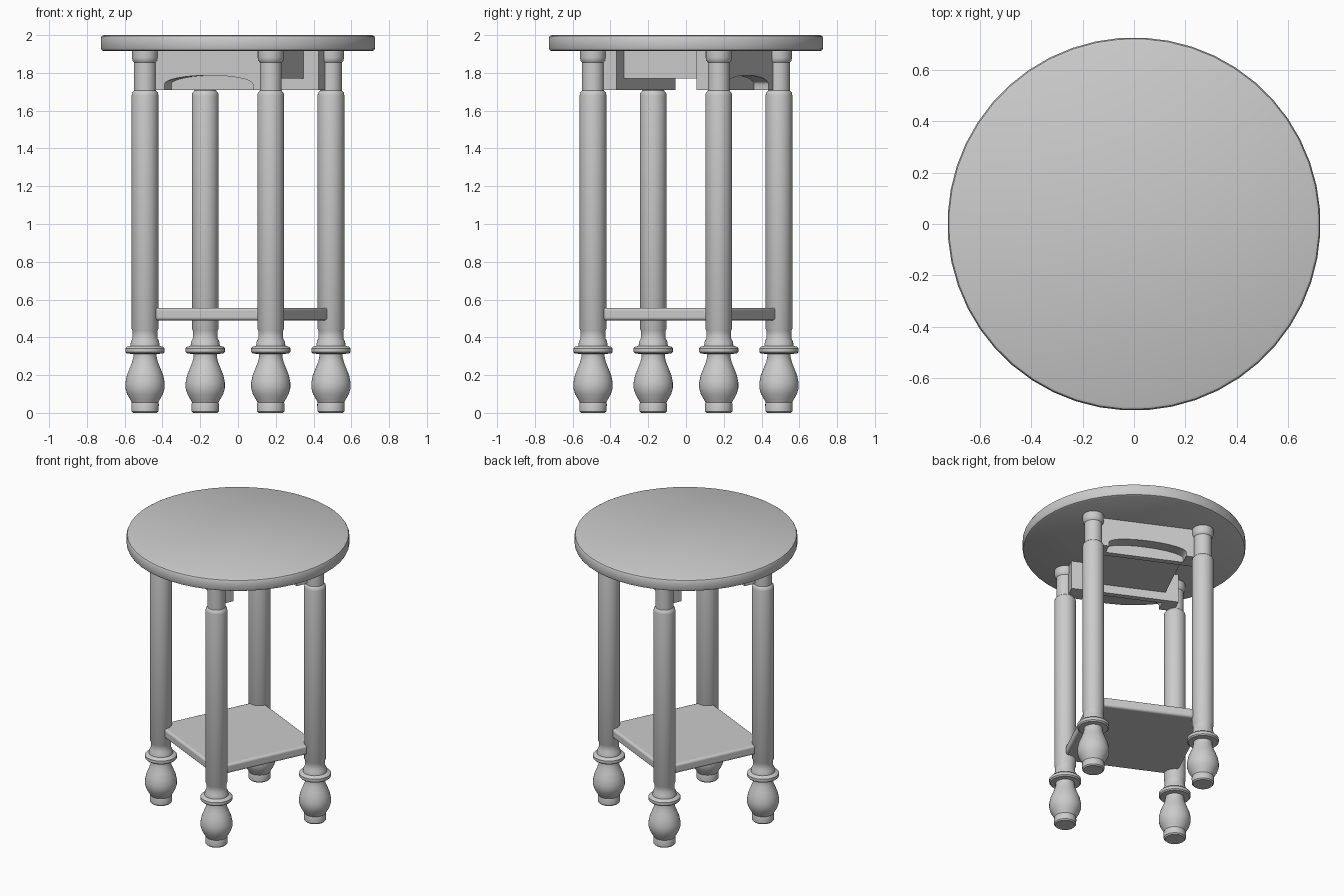
import bpy, bmesh, math
from mathutils import Matrix

if "Cube" in bpy.data.objects:
    bpy.data.objects.remove(bpy.data.objects["Cube"])

TURN = Matrix.Rotation(math.radians(-25.6), 4, 'Z')  # frame is turned about z


def finish(name, bm, bevel=0.0, angle=35):
    bmesh.ops.recalc_face_normals(bm, faces=bm.faces)
    me = bpy.data.meshes.new(name)
    bm.to_mesh(me)
    bm.free()
    ob = bpy.data.objects.new(name, me)
    bpy.context.collection.objects.link(ob)
    ob.matrix_world = TURN @ ob.matrix_world
    if bevel:
        mod = ob.modifiers.new("bevel", 'BEVEL')
        mod.width, mod.segments = bevel, 3
    bpy.ops.object.select_all(action='DESELECT')
    ob.select_set(True)
    bpy.context.view_layer.objects.active = ob
    bpy.ops.object.shade_smooth_by_angle(angle=math.radians(angle))
    return ob


def prism(name, pts, vec, bevel=0.0):
    """Extrude a flat outline along vec."""
    bm = bmesh.new()
    f = bm.faces.new([bm.verts.new(p) for p in pts])
    r = bmesh.ops.extrude_face_region(bm, geom=[f])
    bmesh.ops.translate(bm, vec=vec, verts=[g for g in r['geom'] if isinstance(g, bmesh.types.BMVert)])
    if f.is_valid and len(bm.faces) < len(pts) + 2:
        bm.faces.new([v for v in f.verts])
    return finish(name, bm, bevel)


def box(name, x0, x1, y0, y1, z0, z1):
    return prism(name, [(x0, y0, z0), (x1, y0, z0), (x1, y1, z0), (x0, y1, z0)], (0, 0, z1 - z0))


def lathe(name, profile, x=0, y=0, steps=32):
    bm = bmesh.new()
    rings = [[bm.verts.new((x + r * math.cos(2 * math.pi * i / steps),
                            y + r * math.sin(2 * math.pi * i / steps), z))
              for i in range(steps)] for r, z in profile]
    for a, b in zip(rings, rings[1:]):
        for i in range(steps):
            j = (i + 1) % steps
            bm.faces.new((a[i], a[j], b[j], b[i]))
    bm.faces.new(rings[0])
    bm.faces.new(rings[-1])
    return finish(name, bm)


# round top
lathe("table_top", [(.712, 1.915), (.722, 1.92), (.727, 1.93), (.727, 1.985), (.722, 1.995), (.712, 2.0)], steps=48)

# turned legs
LEG = [(.064, 0), (.072, .008), (.073, .045), (.07, .055), (.078, .07), (.095, .1), (.104, .13),
       (.104, .16), (.096, .2), (.082, .235), (.068, .27), (.061, .3), (.062, .312), (.096, .314),
       (.104, .322), (.104, .342), (.096, .35), (.078, .355), (.074, .38), (.066, .395), (.066, .435),
       (.071, .445), (.071, 1.68), (.068, 1.695), (.058, 1.706), (.058, 1.855), (.066, 1.865),
       (.069, 1.88), (.069, 1.918)]
L = .369
for n, (sx, sy) in enumerate([(1, -1), (1, 1), (-1, 1), (-1, -1)], 1):
    lathe(f"leg_{n}", LEG, sx * L, sy * L)

# lower shelf with clipped corners
h, k = .3825, .302
prism("shelf", [(h, -k, .49), (h, k, .49), (k, h, .49), (-k, h, .49),
                (-h, k, .49), (-h, -k, .49), (-k, -h, .49), (k, -h, .49)], (0, 0, .066), bevel=.015)

# arched aprons, each backed by a straight rail
W, A = .36, .26
arch = [(A * math.cos(math.pi * i / 16), 1.74 + .047 * math.sin(math.pi * i / 16)) for i in range(17)]
outline = [(-W, 1.918), (-W, 1.71), (-A, 1.71)] + arch[::-1] + [(A, 1.71), (W, 1.71), (W, 1.918)]
for label, s in (("front", -1), ("back", 1)):
    prism(f"{label}_arched_apron", [(x, s * .36, z) for x, z in outline], (0, -s * .085, 0))
    box(f"{label}_rail", -W, W, min(s * .235, s * .275), max(s * .235, s * .275), 1.71, 1.918)

# box under the top, between the rails
box("under_box", -.272, .272, -.235, .235, 1.77, 1.918)
